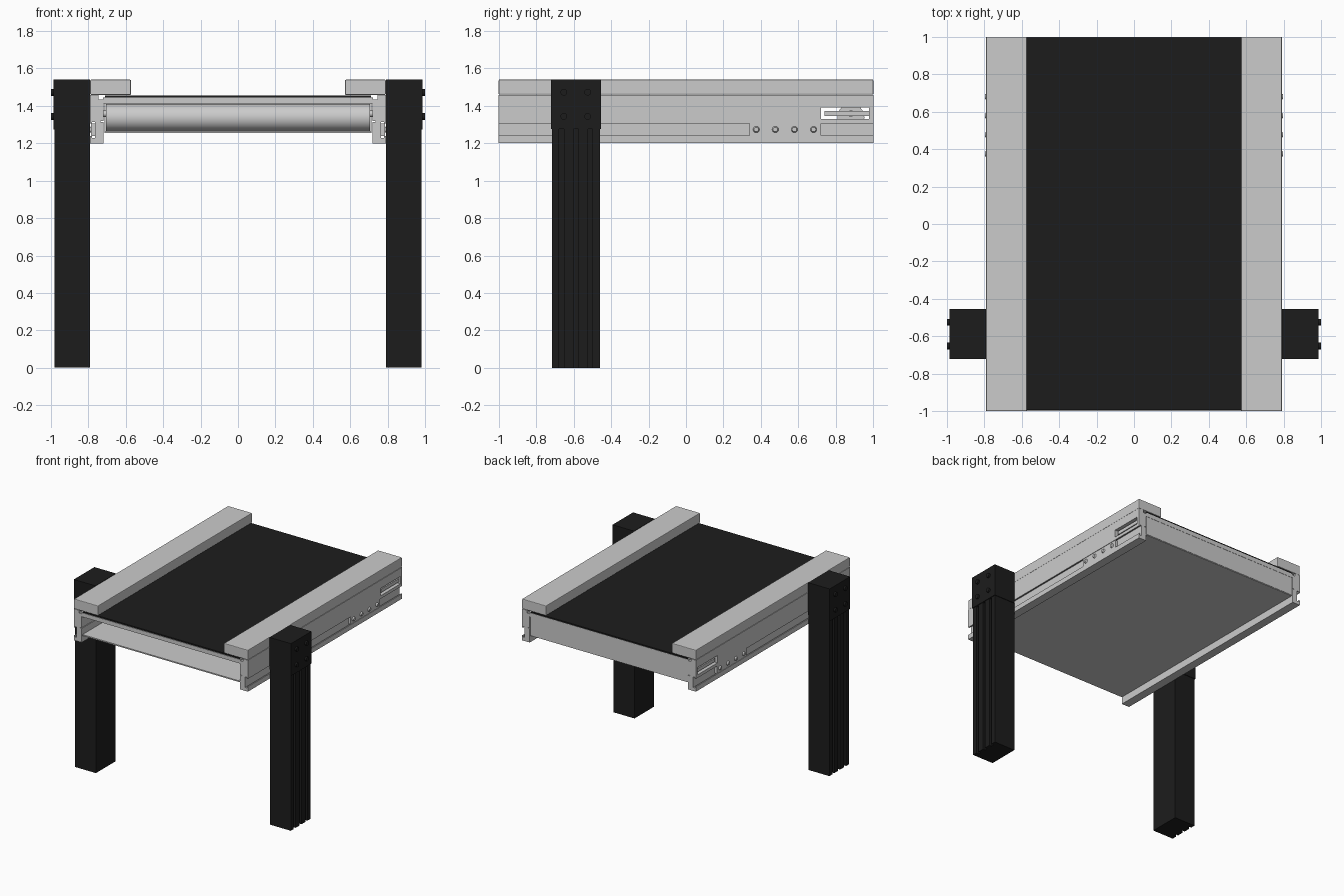
import bpy, bmesh, math
from mathutils import Matrix, Vector

if "Cube" in bpy.data.objects:
    bpy.data.objects.remove(bpy.data.objects["Cube"])


def material(name, v):
    m = bpy.data.materials.new(name)
    m.diffuse_color = (v, v, v, 1)
    m.use_nodes = True
    m.node_tree.nodes["Principled BSDF"].inputs["Base Color"].default_value = m.diffuse_color
    return m


black = material("black", 0.012)


def finish(name, bm, mat=None, bevel=0):
    bmesh.ops.recalc_face_normals(bm, faces=bm.faces)
    me = bpy.data.meshes.new(name)
    bm.to_mesh(me)
    bm.free()
    ob = bpy.data.objects.new(name, me)
    bpy.context.collection.objects.link(ob)
    if mat:
        me.materials.append(mat)
    if bevel:
        b = ob.modifiers.new("bevel", 'BEVEL')
        b.width, b.segments = bevel, 2
    return ob


def box(name, x, y, z, mat=None, bevel=0):
    bm = bmesh.new()
    bmesh.ops.create_cube(bm, size=1)
    for v in bm.verts:
        v.co = Vector([(a + b) / 2 + c * abs(b - a) for (a, b), c in zip((x, y, z), v.co)])
    return finish(name, bm, mat, bevel)


def prism(name, pts, start, step, mat=None):
    # extrude a closed outline of 3D points along step
    bm = bmesh.new()
    f = bm.faces.new([bm.verts.new(Vector(p) + Vector(start)) for p in pts])
    r = bmesh.ops.extrude_face_region(bm, geom=[f])
    bmesh.ops.translate(bm, vec=step, verts=[g for g in r['geom'] if isinstance(g, bmesh.types.BMVert)])
    return finish(name, bm, mat)


def cyl_x(name, x, y, z, r, mat=None, n=24, r2=None):
    bm = bmesh.new()
    bmesh.ops.create_cone(bm, cap_ends=True, segments=n, radius1=r, radius2=r if r2 is None else r2,
                          depth=abs(x[1] - x[0]))
    m = Matrix.Translation(((x[0] + x[1]) / 2, y, z)) @ Matrix.Rotation(
        math.copysign(math.pi / 2, x[1] - x[0]), 4, 'Y')
    bm.transform(m)
    ob = finish(name, bm, mat)
    for p in ob.data.polygons:
        p.use_smooth = len(p.vertices) == 4
    return ob


# belt, slider bed, return floor and end plate (front end is open)
box("belt", (-.71, .71), (-.995, .998), (1.445, 1.456), black)
box("slider_bed", (-.722, .722), (-1, 1), (1.412, 1.445))
box("return_floor", (-.715, .715), (-.995, .995), (1.255, 1.265))
box("end_plate", (-.715, .715), (.985, .998), (1.26, 1.415))

# tail roller and shaft
cyl_x("tail_roller", (-.705, .705), .88, 1.338, .072, n=40)
cyl_x("roller_shaft", (-.77, .77), .88, 1.358, .017)

# rail section: T-slot on the outside, small T-slot on the inside below the bed edge
rail = [(.79, 1.2), (.79, 1.24), (.78, 1.24), (.78, 1.228), (.765, 1.228), (.765, 1.315),
        (.78, 1.315), (.78, 1.305), (.79, 1.305), (.79, 1.458), (.745, 1.458), (.745, 1.435),
        (.72, 1.435), (.72, 1.32), (.735, 1.32), (.735, 1.2)]
rail[-2:] = [(.735, 1.32), (.735, 1.315), (.72, 1.315), (.72, 1.2)]

for s, side in ((1, "right"), (-1, "left")):
    ob = prism(side + "_side_rail", [(s * u, 0, z) for u, z in rail], (0, -1, 0), (0, 2, 0))
    # tension slot through the rail
    cut = box(side + "_slot_cutter", (s * .65, s * .85), (.72, .978), (1.33, 1.39))
    cut.hide_render = True
    cut.display_type = 'WIRE'
    mod = ob.modifiers.new("slot", 'BOOLEAN')
    mod.operation, mod.object, mod.solver = 'DIFFERENCE', cut, 'EXACT'
    box(side + "_tension_bar", (s * .745, s * .78), (.74, .978), (1.345, 1.373))

    # guide cap over the belt edge
    box(side + "_guide_cap", (s * .572, s * .79), (-1, 1), (1.459, 1.54), bevel=.005)

    # joining plate with dome bolts
    box(side + "_joint_plate", (s * .765, s * .786), (.34, .72), (1.24, 1.305))
    for i in range(4):
        cyl_x(f"{side}_joint_bolt_{i}", (s * .78, s * .797), .375 + i * .102, 1.273, .02, r2=.012, n=20)

    # leg with vertical grooves on its outer face
    pts = [(s * .79, -.715, 0), (s * .98, -.715, 0)]
    for y in (-.665, -.588, -.511):
        pts += [(s * .98, y - .013, 0), (s * .96, y - .013, 0),
                (s * .96, y + .013, 0), (s * .98, y + .013, 0)]
    pts += [(s * .98, -.46, 0), (s * .79, -.46, 0)]
    prism(side + "_leg", pts, (0, 0, 0), (0, 0, 1.28), black)

    # mounting head and its bolts
    box(side + "_leg_head", (s * .79, s * .986), (-.721, -.455), (1.275, 1.54), black)
    for y in (-.652, -.525):
        for z in (1.343, 1.472):
            cyl_x(f"{side}_head_bolt", (s * .98, s * 1.0), y, z, .018, black, 20)
